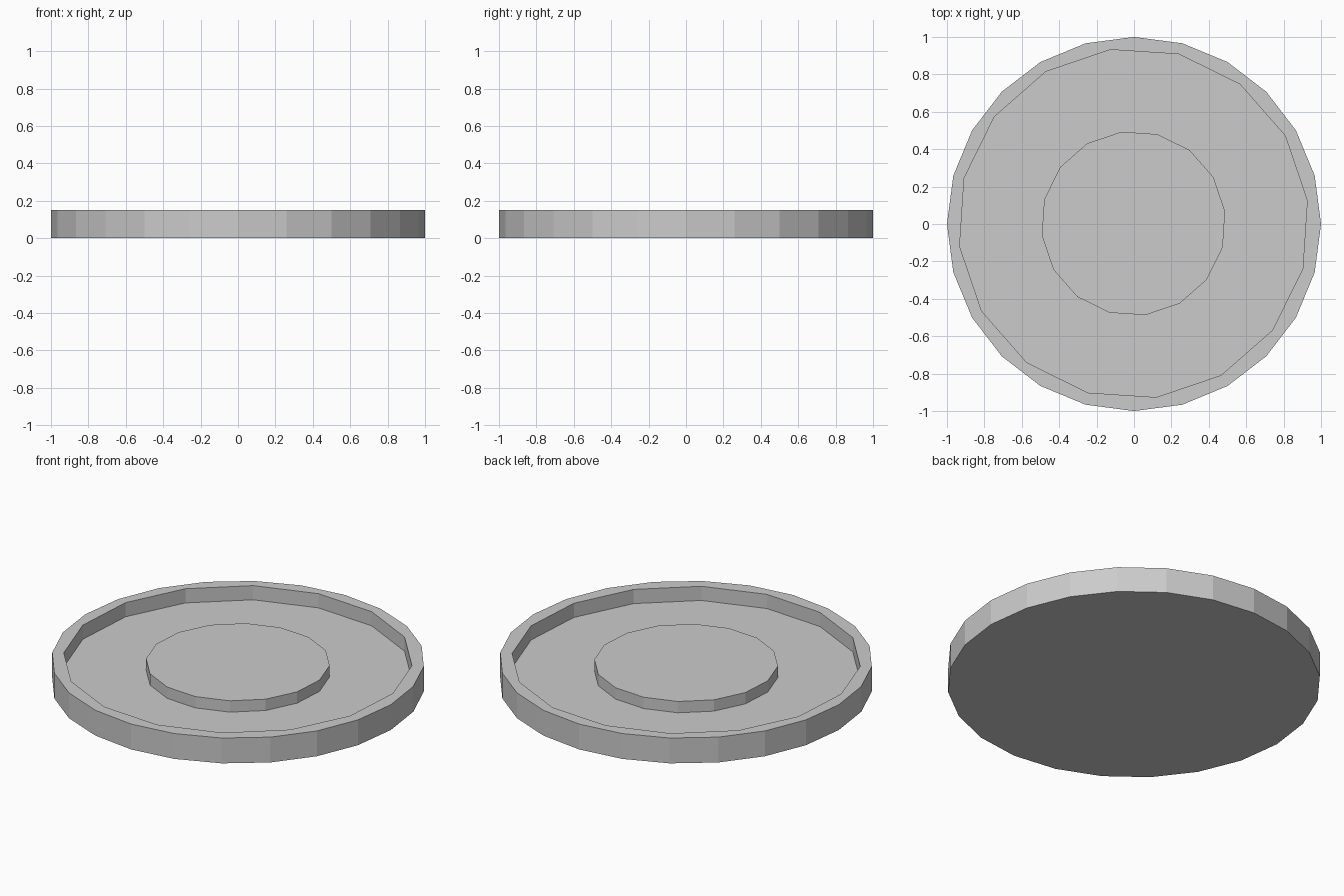
import bpy
from math import radians

if "Cube" in bpy.data.objects:
    bpy.data.objects.remove(bpy.data.objects["Cube"])


def disc(name, sides, radius, z0, z1, turn=0.0, center=(0.0, 0.0)):
    """Flat-shaded prism, first corner `turn` degrees from +x."""
    bpy.ops.mesh.primitive_cylinder_add(
        vertices=sides, radius=radius, depth=z1 - z0,
        location=(center[0], center[1], (z0 + z1) / 2),
        rotation=(0, 0, radians(90 + turn) if sides == 16 else radians(turn)))
    ob = bpy.context.object
    ob.name = name
    return ob


FLOOR = 0.066
INNER_CENTER = (-0.003, 0.003)

# Dish body with 24 sides
dish = disc("dish_body", 24, 1.0, 0.0, 0.15)

# Shallow recess cut into the top, 16 sides
cutter = disc("recess_cutter", 16, 0.937, FLOOR, 0.3, 7.5, INNER_CENTER)

cut = dish.modifiers.new("recess", 'BOOLEAN')
cut.operation = 'DIFFERENCE'
cut.solver = 'EXACT'
cut.object = cutter
bpy.context.view_layer.objects.active = dish
bpy.ops.object.modifier_apply(modifier=cut.name)
bpy.data.objects.remove(cutter, do_unlink=True)

# Raised centre pad, 16 sides, slightly lower than the rim
disc("centre_pad", 16, 0.494, FLOOR, 0.133, 7.5, INNER_CENTER)
